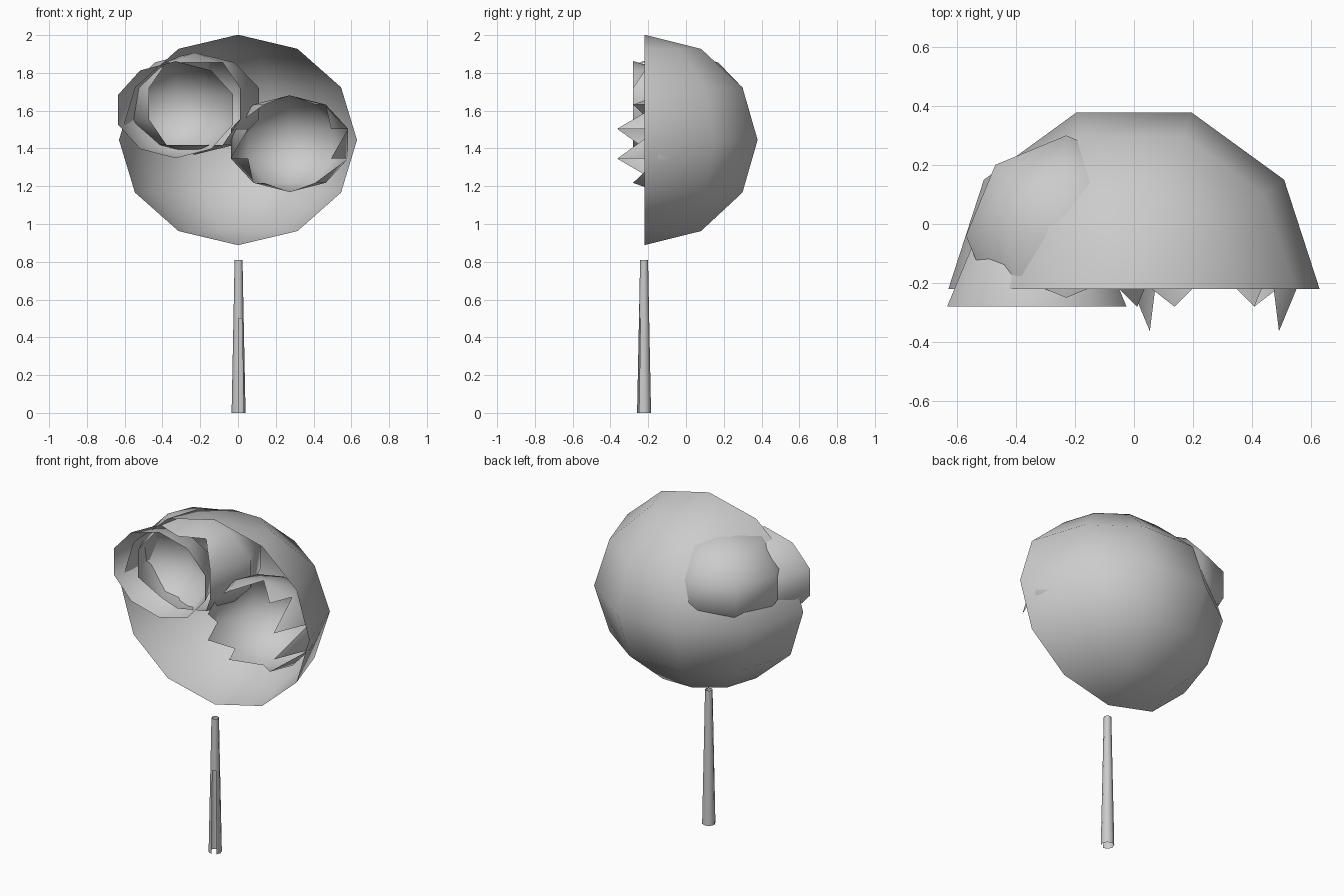
import bpy, bmesh
from math import sin, cos, pi

if "Cube" in bpy.data.objects:
    bpy.data.objects.remove(bpy.data.objects["Cube"])


def finish(bm, name, angle=0.9):
    bmesh.ops.delete(bm, geom=[v for v in bm.verts if not v.link_faces], context='VERTS')
    me = bpy.data.meshes.new(name)
    bm.to_mesh(me)
    bm.free()
    ob = bpy.data.objects.new(name, me)
    bpy.context.collection.objects.link(ob)
    bpy.ops.object.select_all(action='DESELECT')
    ob.select_set(True)
    bpy.context.view_layer.objects.active = ob
    bpy.ops.object.shade_smooth_by_angle(angle=angle)


def loft(bm, center, profile, segs):
    """Triangulated surface of revolution from (radius, z) pairs."""
    cx, cy, cz = center
    rings = []
    for r, z in profile:
        if r < 1e-5:
            rings.append([bm.verts.new((cx, cy, cz + z))] * segs)
        else:
            rings.append([bm.verts.new((cx + r * cos(2 * pi * i / segs),
                                        cy + r * sin(2 * pi * i / segs), cz + z))
                          for i in range(segs)])
    for lo, hi in zip(rings, rings[1:]):
        for i in range(segs):
            j = (i + 1) % segs
            for tri in ((lo[i], lo[j], hi[j]), (lo[i], hi[j], hi[i])):
                if len(set(tri)) == 3:
                    bm.faces.new(tri)


def open_blob(name, center, r, rz, segs, rings, cut):
    """Low-poly foliage ball whose front faces are missing."""
    bm = bmesh.new()
    profile = [(r * sin(pi * k / rings), -rz * cos(pi * k / rings)) for k in range(rings + 1)]
    loft(bm, center, profile, segs)
    gone = [f for f in bm.faces if f.calc_center_median().y < cut]
    bmesh.ops.delete(bm, geom=gone, context='FACES')
    finish(bm, name)


# foliage: main crown and three smaller clumps
open_blob("crown", (0, -0.22, 1.445), 0.63, 0.557, 10, 6, -0.22)
open_blob("left_clump", (-0.33, -0.28, 1.605), 0.32, 0.257, 8, 5, -0.28)
open_blob("right_clump", (0.273, -0.145, 1.425), 0.326, 0.256, 8, 5, -0.225)
open_blob("back_clump", (-0.23, -0.04, 1.637), 0.358, 0.27, 8, 5, -0.225)

# trunk: tapered open tube with a narrow gap in the front
bm = bmesh.new()
loft(bm, (0.003, -0.222, 0), [(0.037, 0), (0.027, 0.5), (0.021, 0.81)], 8)
gap = [f for f in bm.faces if f.calc_center_median().z < 0.5
       and f.calc_center_median().y < -0.24 and f.calc_center_median().x > 0]
bmesh.ops.delete(bm, geom=gap, context='FACES')
finish(bm, "trunk")
